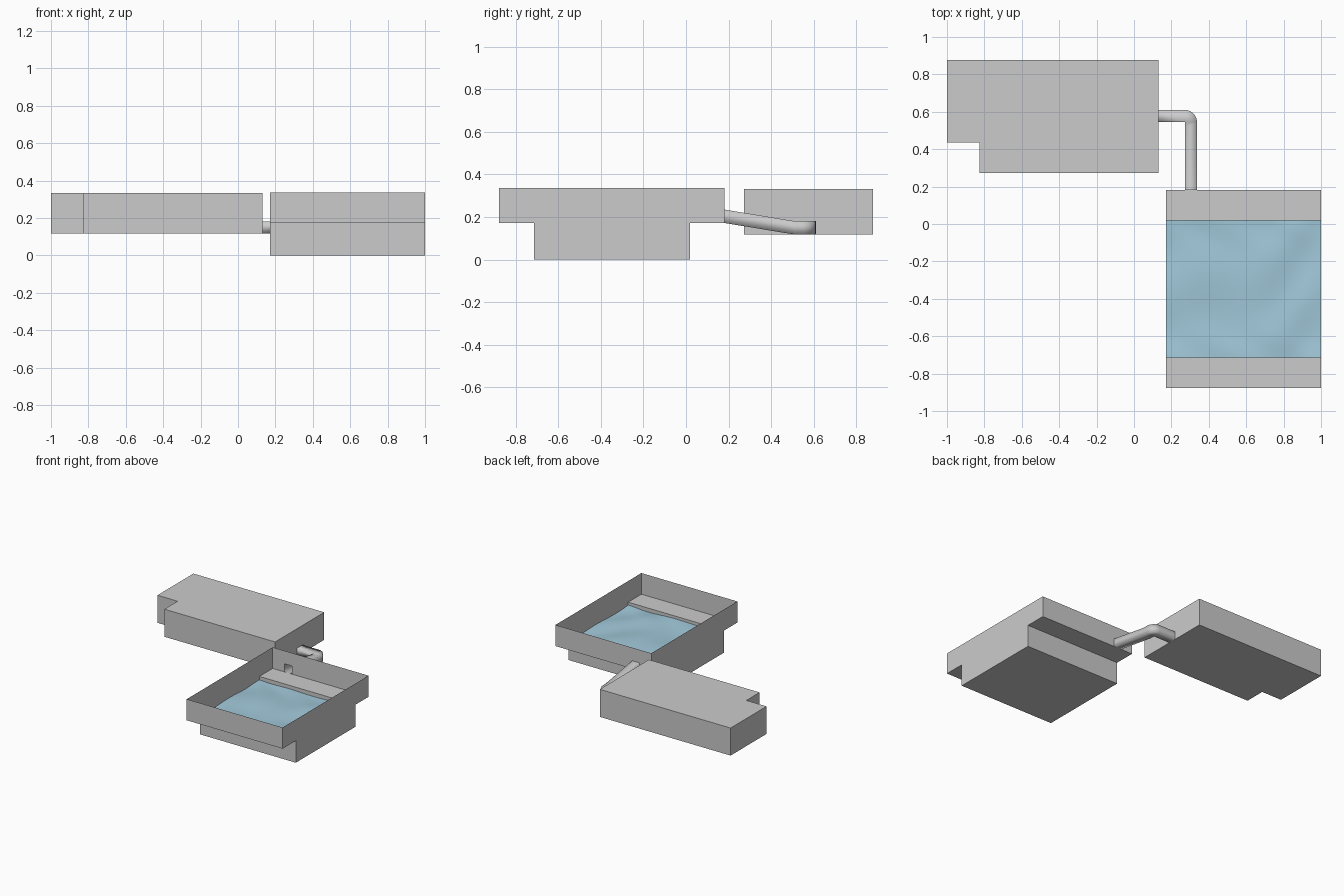
import bpy, bmesh, math
from mathutils import Vector

if "Cube" in bpy.data.objects:
    bpy.data.objects.remove(bpy.data.objects["Cube"])


def make_object(name, faces, smooth=False):
    """Build a mesh from polygons given as coordinate lists, welding shared points."""
    bm = bmesh.new()
    for f in faces:
        bm.faces.new([bm.verts.new(p) for p in f])
    bmesh.ops.remove_doubles(bm, verts=bm.verts, dist=0.0005)
    bmesh.ops.recalc_face_normals(bm, faces=bm.faces)
    for f in bm.faces:
        f.smooth = smooth
    me = bpy.data.meshes.new(name)
    bm.to_mesh(me)
    bm.free()
    ob = bpy.data.objects.new(name, me)
    bpy.context.collection.objects.link(ob)
    return ob


def door_wall(a, b, z0, z1, d0, d1, dz):
    """Outline of a wall from a to b with a doorway notch at floor level."""
    return [(a, z0), (d0, z0), (d0, z0 + dz), (d1, z0 + dz), (d1, z0), (b, z0), (b, z1), (a, z1)]


# Pool room: open-topped thin shell with a stepped pit
X0, X1 = 0.172, 1.0
Y0, Y1, P0, P1 = -0.878, 0.182, -0.715, 0.018
LEDGE, TOP = 0.172, 0.337
D0, D1, DH = 0.272, 0.337, 0.063
section = [(Y0, TOP), (Y0, LEDGE), (P0, LEDGE), (P0, 0), (P1, 0), (P1, LEDGE), (Y1, LEDGE)]
faces = [[(X0, *a), (X1, *a), (X1, *b), (X0, *b)] for a, b in zip(section, section[1:])]
faces += [[(x, *p) for p in section + [(Y1, TOP)]] for x in (X0, X1)]
faces.append([(x, Y1, z) for x, z in door_wall(X0, X1, LEDGE, TOP, D0, D1, DH)])
make_object("pool_room", faces)

# Water: gently rippled sheet
N = 32


def ripple(i, j):
    x = X0 + (X1 - X0) * i / N
    y = P0 + (P1 - P0) * j / N
    z = 0.145 + 0.004 * math.sin(9 * x - 14 * y + 1.5 * math.sin(7 * x)) \
        + 0.002 * math.sin(17 * x + 11 * y + 2 * math.sin(9 * y))
    return (x, y, z)


water = make_object("water", [[ripple(i, j), ripple(i + 1, j), ripple(i + 1, j + 1), ripple(i, j + 1)]
                              for i in range(N) for j in range(N)], smooth=True)
mat = bpy.data.materials.new("water_blue")
mat.diffuse_color = (0.36, 0.58, 0.70, 1)
mat.use_nodes = True
mat.node_tree.nodes["Principled BSDF"].inputs["Base Color"].default_value = mat.diffuse_color
water.data.materials.append(mat)

# Changing room: closed box with a notched corner and a doorway
R0, R1 = 0.118, 0.333
C0, C1 = 0.545, 0.61
plan = [(0.13, 0.878), (-1, 0.878), (-1, 0.435), (-0.826, 0.435), (-0.826, 0.272), (0.13, 0.272)]
faces = [[(*a, R0), (*b, R0), (*b, R1), (*a, R1)] for a, b in zip(plan, plan[1:])]
faces += [[(*p, z) for p in plan] for z in (R0, R1)]
faces.append([(0.13, y, z) for y, z in door_wall(0.272, 0.878, R0, R1, C0, C1, DH)])
make_object("side_room", faces)

# Passage: square tube turning a rounded corner, then ramping up to the pool
rings = [((0.13, C0, R0), (0.13, C1, R0))]
for k in range(7):
    t = math.radians(90 - 15 * k)
    rings.append(((D0, C0, R0), (D0 + 0.065 * math.cos(t), C0 + 0.065 * math.sin(t), R0)))
rings += [((D0, 0.51, R0), (D1, 0.51, R0)), ((D0, Y1, LEDGE), (D1, Y1, LEDGE))]
up = Vector((0, 0, DH))
loops = []
for inner, outer in rings:
    a, b = Vector(inner), Vector(outer)
    loops.append([a, b, b + up, a + up])
faces = []
for p, q in zip(loops, loops[1:]):
    for s in range(4):
        quad = [p[s], p[(s + 1) % 4], q[(s + 1) % 4], q[s]]
        pts = []
        for v in quad:
            if all((v - w).length > 0.0005 for w in pts):
                pts.append(v)
        if len(pts) > 2:
            faces.append(pts)
make_object("passage", faces, smooth=True)
